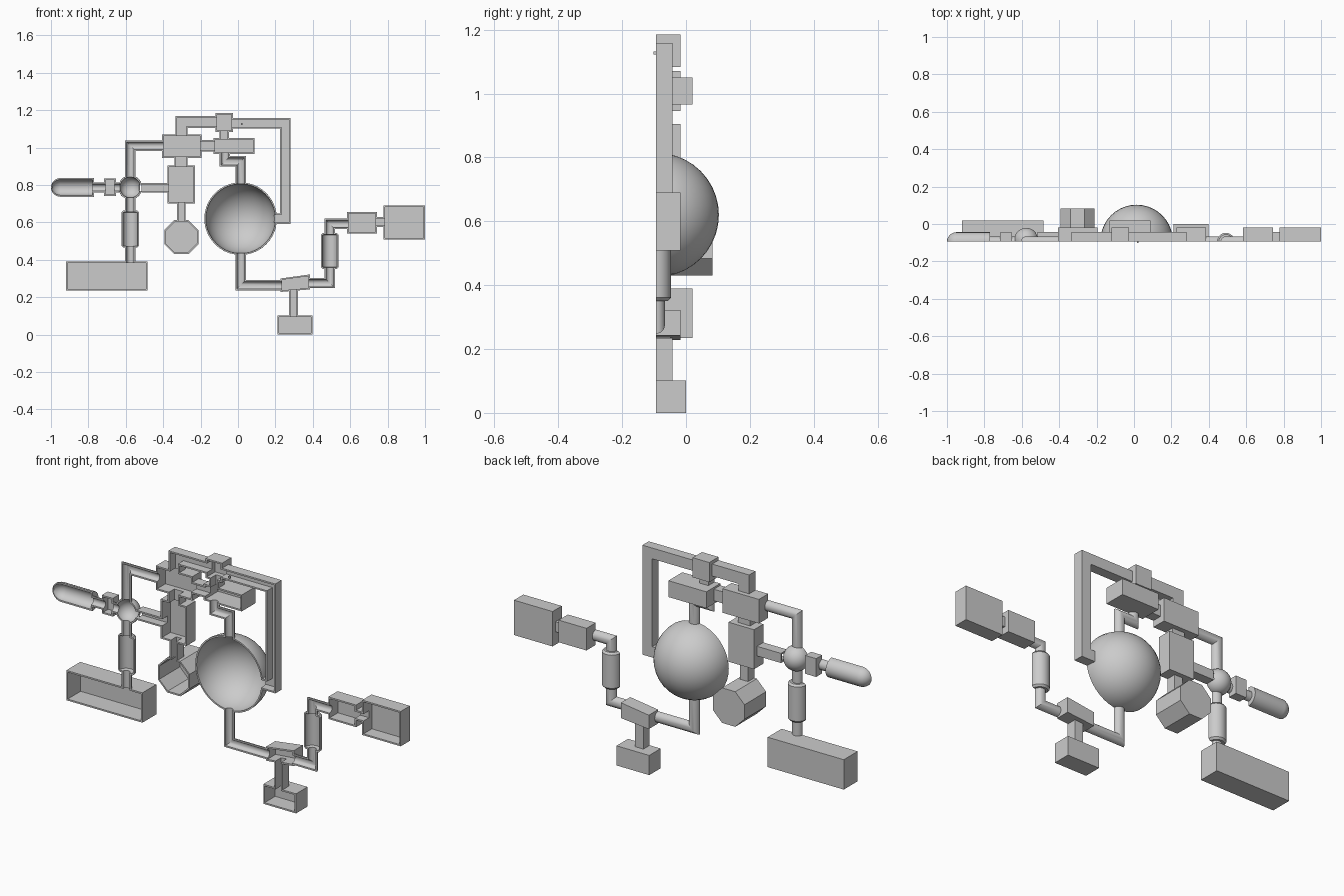
import bpy, bmesh, math
from mathutils import Vector

if "Cube" in bpy.data.objects:
    bpy.data.objects.remove(bpy.data.objects["Cube"])

F = -0.094      # open front plane
T = 0.008       # wall thickness
LIP = 0.02      # solids run past the front plane, then get trimmed
DX = 0.004      # small sideways offset of the whole layout
parts, cavities = [], []


def to_object(bm, name):
    bmesh.ops.recalc_face_normals(bm, faces=bm.faces[:])
    me = bpy.data.meshes.new(name)
    bm.to_mesh(me)
    bm.free()
    ob = bpy.data.objects.new(name, me)
    bpy.context.collection.objects.link(ob)
    return ob


def hollow(name, make):
    """make(k) builds the solid shrunk by k: once for the body, once for its cavity"""
    for k, suffix, group in ((0, "", parts), (T, "_cavity", cavities)):
        bm = make(k)
        bmesh.ops.translate(bm, verts=bm.verts[:], vec=(DX, 0, 0))
        ob = to_object(bm, name + suffix)
        ob.hide_render = k > 0
        group.append(ob)


def loft(rings):
    bm = bmesh.new()
    vs = [[bm.verts.new(p) for p in r] for r in rings]
    n = len(vs[0])
    for a, b in zip(vs, vs[1:]):
        for i in range(n):
            bm.faces.new((a[i], a[(i + 1) % n], b[(i + 1) % n], b[i]))
    bm.faces.new(vs[0])
    bm.faces.new(vs[-1])
    return bm


def prism(name, pts, back):
    """convex x/z outline (counter-clockwise), pushed back to y = back"""
    def make(k):
        P = [Vector(p) for p in pts]
        out = []
        for i, p in enumerate(P):
            a, b = (p - P[i - 1]).normalized(), (P[(i + 1) % len(P)] - p).normalized()
            na, nb = Vector((-a.y, a.x)), Vector((-b.y, b.x))
            out.append(p + (na + nb) * (k / (1 + na.dot(nb))))
        return loft([[(p.x, y, p.y) for p in out] for y in (F - LIP, back - k)])
    hollow(name, make)


def box(name, x0, x1, z0, z1, back):
    prism(name, [(x0, z0), (x1, z0), (x1, z1), (x0, z1)], back)


def sweep(name, path, radii, back=None, ends=(0.014, 0.014)):
    """mitred tube along an x/z path; round, or square if back is given"""
    def make(k):
        P = [Vector(p) for p in path]
        R = radii if isinstance(radii, list) else [radii] * len(P)
        dirs = [(b - a).normalized() for a, b in zip(P, P[1:])]
        if k:
            P[0] -= dirs[0] * ends[0]
            P[-1] += dirs[-1] * ends[1]
        rings = []
        for i, p in enumerate(P):
            a, b = dirs[max(i - 1, 0)], dirs[min(i, len(dirs) - 1)]
            na, nb = Vector((-a.y, a.x)), Vector((-b.y, b.x))
            m = (na + nb) / (1 + na.dot(nb))
            r = max(R[i] - k, 0.002)
            if back is None:
                prof = [(r * math.cos(math.pi * j / 12), F + r * math.sin(math.pi * j / 12)) for j in range(13)]
            else:
                prof = [(r, back - k), (-r, back - k)]
            prof = [(r, F - LIP)] + prof + [(-r, F - LIP)]
            rings.append([(p.x + m.x * s, y, p.y + m.y * s) for s, y in prof])
        return loft(rings)
    hollow(name, make)


def ball(name, x, z, r, y):
    """sphere cut flat just in front of the open plane"""
    def make(k):
        bm = bmesh.new()
        bmesh.ops.create_uvsphere(bm, u_segments=40, v_segments=20, radius=r - k)
        bmesh.ops.translate(bm, verts=bm.verts[:], vec=(x, y, z))
        cut = bmesh.ops.bisect_plane(bm, geom=bm.verts[:] + bm.edges[:] + bm.faces[:],
                                     plane_co=(0, F - LIP, 0), plane_no=(0, -1, 0), clear_outer=True)
        rim = [e for e in cut["geom_cut"] if isinstance(e, bmesh.types.BMEdge)]
        bmesh.ops.contextual_create(bm, geom=rim)
        return bm
    hollow(name, make)


def sleeve(name, x, z0, z1):
    sweep(name, [(x, z0), (x, z0 + .01), (x, z1 - .01), (x, z1)],
          [.038, .047, .047, .038], ends=(-T, -T))


ROD = -0.042    # back of the square connecting rods
BLK = -0.018    # back of the shallow blocks

# left arm: capsule, collar, ball joint
arc = [math.radians(a) for a in (4, 20, 40, 60, 80)]
sweep("capsule_end", [(-.954 - .05 * math.cos(a), .787) for a in arc] + [(-.954, .787), (-.774, .787)],
      [.05 * math.sin(a) for a in arc] + [.05, .05], ends=(-T, -T))
sweep("capsule_neck", [(-.774, .787), (-.72, .787)], .027)
box("collar", -.72, -.657, .74, .835, -.045)
sweep("collar_neck", [(-.657, .787), (-.64, .787)], .027)
ball("joint_ball", -.58, .787, .064, F + .009)
sweep("upper_left_pipe", [(-.58, .84), (-.58, 1.01), (-.41, 1.01)], .028)
sweep("left_sleeve_upper_pipe", [(-.58, .66), (-.58, .73)], .027)
sleeve("left_sleeve", -.58, .465, .663)
sweep("left_sleeve_lower_pipe", [(-.58, .39), (-.58, .467)], .027)
box("left_tank", -.924, -.487, .235, .39, .02)

# centre-left column
sweep("ball_rod", [(-.52, .785), (-.382, .785)], .025, ROD)
box("column_block", -.382, -.235, .7, .905, BLK)
sweep("column_stem", [(-.308, .613), (-.308, .7)], .023, ROD)
R8 = .091 / math.cos(math.pi / 8)
prism("octagon_drum", [(-.307 + R8 * math.cos(math.pi * (2 * i + 1) / 8),
                        .521 + R8 * math.sin(math.pi * (2 * i + 1) / 8)) for i in range(8)], .083)
sweep("column_link", [(-.308, .905), (-.308, .945)], .035, ROD)
box("junction_block", -.41, -.2, .945, 1.07, BLK)
sweep("junction_rod", [(-.2, 1.01), (-.135, 1.01)], .03, ROD)
box("deep_block", -.135, .083, .965, 1.05, .02)

# square loop over the top, down to the main dome
sweep("loop_duct_left", [(-.306, 1.07), (-.306, 1.137), (-.125, 1.137)], .031, ROD)
box("loop_block", -.125, -.03, 1.083, 1.185, BLK)
sweep("loop_duct_right", [(-.03, 1.131), (.248, 1.131), (.248, .619), (.197, .619)], .028, ROD)
sweep("loop_block_stem", [(-.077, 1.05), (-.077, 1.083)], .026, ROD)

# main dome and its pipes
ball("main_dome", .01, .62, .194, F + .003)
sweep("dome_top_pipe", [(-.075, .966), (-.075, .926), (.01, .926), (.01, .811)], .028)
sweep("dome_bottom_pipe", [(.01, .429), (.01, .264), (.222, .264)], .028)

# right arm
prism("skewed_block", [(.222, .228), (.382, .242), (.382, .322), (.222, .3)], BLK)
sweep("foot_stem", [(.294, .102), (.294, .235)], .024, ROD)
box("foot_block", .207, .395, 0, .102, 0)
sweep("right_lower_pipe", [(.382, .276), (.487, .276), (.487, .354)], .028)
sleeve("right_sleeve", .487, .351, .543)
sweep("right_upper_pipe", [(.487, .541), (.487, .592), (.58, .592)], .028)
box("small_end_block", .58, .74, .54, .655, BLK)
sweep("end_rod", [(.74, .602), (.775, .602)], .026, ROD)
box("large_end_block", .775, .996, .509, .69, BLK)

# trimmer that opens every part at the front
bm = bmesh.new()
bmesh.ops.create_cube(bm, size=4)
bmesh.ops.translate(bm, verts=bm.verts[:], vec=(0, F - 2, 0))
trimmer = to_object(bm, "front_trimmer")
trimmer.hide_render = True


def bounds(ob):
    cs = list(zip(*[v.co for v in ob.data.vertices]))
    return [(min(c), max(c)) for c in cs]


# carve the cavities, trim, and keep the result
cav_bounds = [(c, bounds(c)) for c in cavities]
for ob in parts:
    bb = bounds(ob)
    cutters = [c for c, cb in cav_bounds
               if all(a[0] < b[1] and b[0] < a[1] for a, b in zip(bb, cb))]
    for c in cutters + [trimmer]:
        mod = ob.modifiers.new("carve", 'BOOLEAN')
        mod.operation, mod.solver, mod.object = 'DIFFERENCE', 'EXACT', c
dg = bpy.context.evaluated_depsgraph_get()
results = [bpy.data.meshes.new_from_object(ob.evaluated_get(dg)) for ob in parts]
for ob, me in zip(parts, results):
    ob.modifiers.clear()
    ob.data = me
for c in cavities + [trimmer]:
    bpy.data.objects.remove(c)

# tiny pin inside the loop duct
bm = bmesh.new()
bmesh.ops.create_cube(bm, size=.01)
bmesh.ops.translate(bm, verts=bm.verts[:], vec=(.02, -.097, 1.127))
to_object(bm, "pin")

bpy.ops.object.select_all(action='DESELECT')
for ob in parts:
    ob.select_set(True)
bpy.context.view_layer.objects.active = parts[0]
bpy.ops.object.shade_smooth_by_angle(angle=math.radians(30))
